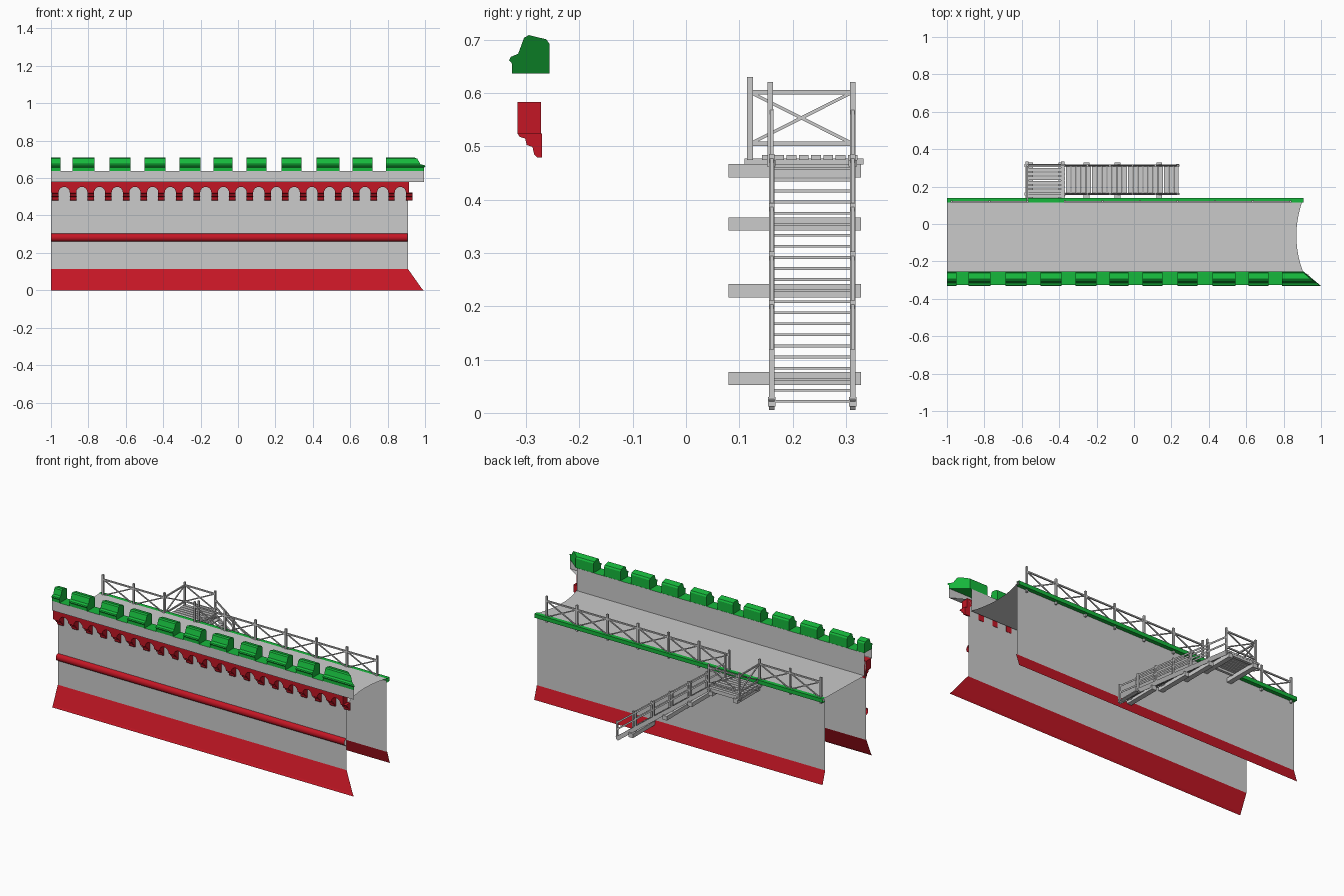
import bpy, bmesh, math
from mathutils import Vector, Matrix

if "Cube" in bpy.data.objects:
    bpy.data.objects.remove(bpy.data.objects["Cube"])


def material(name, rgb):
    m = bpy.data.materials.new(name)
    m.diffuse_color = (*rgb, 1)
    m.use_nodes = True
    m.node_tree.nodes["Principled BSDF"].inputs["Base Color"].default_value = m.diffuse_color
    return m


RED = material("red", (0.55, 0.008, 0.018))
GREEN = material("green", (0.008, 0.48, 0.045))


def finish(name, bm, mat=None, closed=True):
    if closed:
        bmesh.ops.recalc_face_normals(bm, faces=bm.faces)
    me = bpy.data.meshes.new(name)
    bm.to_mesh(me)
    bm.free()
    ob = bpy.data.objects.new(name, me)
    bpy.context.collection.objects.link(ob)
    if mat:
        me.materials.append(mat)
    return ob


def miter(y):
    """Right end of the front wall: flares outward with depth."""
    return 0.908 + max(0, -0.272 - y) * 1.58


def sweep(bm, prof, x0, x1, closed=False):
    """Run a (y, z) profile along x; x1 is a number or function of y."""
    end = x1 if callable(x1) else (lambda y: x1)
    a = [bm.verts.new((x0, y, z)) for y, z in prof]
    b = [bm.verts.new((end(y), y, z)) for y, z in prof]
    n = len(prof)
    for i in range(n if closed else n - 1):
        j = (i + 1) % n
        bm.faces.new((a[i], a[j], b[j], b[i]))
    if closed:
        bm.faces.new(a[::-1])
        bm.faces.new(b)


def shell(name, prof, x1, mat=None):
    bm = bmesh.new()
    sweep(bm, prof, -1, x1)
    return finish(name, bm, mat, False)


def box(bm, x, y, z):
    mid = Vector(((x[0] + x[1]) / 2, (y[0] + y[1]) / 2, (z[0] + z[1]) / 2))
    size = (x[1] - x[0], y[1] - y[0], z[1] - z[0], 1)
    bmesh.ops.create_cube(bm, size=1, matrix=Matrix.Translation(mid) @ Matrix.Diagonal(size))


def beam(bm, p, q, w=0.009, h=None):
    """Square timber between two points."""
    p, q = Vector(p), Vector(q)
    d = q - p
    rot = d.to_track_quat('X', 'Z').to_matrix().to_4x4()
    bmesh.ops.create_cube(bm, size=1, matrix=Matrix.Translation((p + q) / 2) @ rot
                          @ Matrix.Diagonal((d.length, w, h or w, 1)))


def panel(bm, a, b, lo=0.505, hi=0.602):
    """Two rails with a cross brace between two (x, y) posts."""
    beam(bm, (*a, lo), (*b, lo), 0.008)
    beam(bm, (*a, hi), (*b, hi), 0.008)
    beam(bm, (*a, lo), (*b, hi), 0.006)
    beam(bm, (*a, hi), (*b, lo), 0.006)


# Front wall, sloped base and half-round band
shell("front_wall", [(-0.272, 0.112), (-0.272, 0.58)], miter)
shell("front_base", [(-0.325, 0), (-0.318, 0.012), (-0.272, 0.115)], miter, RED)
band = [(-0.272 - 0.019 * math.sin(math.pi * i / 8), 0.282 - 0.021 * math.cos(math.pi * i / 8))
        for i in range(9)]
shell("front_band", band, 0.906, RED).data.shade_smooth()

# Parapet and walkway with a concave right edge
shell("parapet_outside", [(-0.272, 0.58), (-0.327, 0.58), (-0.327, 0.637)], miter)
shell("parapet_inside", [(-0.255, 0.637), (-0.255, 0.502)], 0.9)
ys = [-0.255 + 0.385 * i / 10 for i in range(11)]
shell("walkway", [(y, 0.502 + 0.009 * (y + 0.255) / 0.385) for y in ys],
      lambda y: 0.868 + 0.035 * ((y + 0.0625) / 0.1925) ** 2)

# Back wall, base and edge trim
shell("back_wall", [(0.115, 0.5), (0.115, 0.075)], 0.9)
shell("back_base", [(0.115, 0.078), (0.14, 0)], 0.905, RED)
shell("back_trim", [(0.115, 0.513), (0.139, 0.513), (0.139, 0.49), (0.115, 0.49)], 0.905, GREEN)

# Merlons and sills between them
shell("parapet_sill", [(-0.327, 0.637), (-0.255, 0.637)], miter, GREEN)
merlon = [(-0.327, 0.637), (-0.327, 0.656), (-0.332, 0.662), (-0.329, 0.668), (-0.315, 0.674),
          (-0.309, 0.69), (-0.304, 0.704), (-0.295, 0.709), (-0.262, 0.701), (-0.256, 0.692),
          (-0.256, 0.637)]
spans = [(-1, -0.95), (-0.885, -0.767), (-0.687, -0.575), (-0.5, -0.388), (-0.313, -0.2),
         (-0.13, -0.03), (0.045, 0.152), (0.233, 0.34), (0.42, 0.543), (0.612, 0.72), (0.79, miter)]
bm = bmesh.new()
for x0, x1 in spans:
    sweep(bm, merlon, x0, x1, True)
finish("merlons", bm, GREEN)

# Arcade under the parapet, carried by stepped corbels
STEP, GAP = 0.0946, 0.03
bm = bmesh.new()
for i in range(20):
    c = 0.868 - STEP * i
    arc = [(c - GAP * math.cos(math.pi * k / 8), 0.523 + GAP * math.sin(math.pi * k / 8))
           for k in range(9)]
    l, r = c - STEP / 2, c + STEP / 2
    pts = [(l, 0.583), (l, 0.523)] + arc + [(r, 0.523), (r, 0.583)]
    front = bm.faces.new([bm.verts.new((x, -0.316, z)) for x, z in pts])
    new = bmesh.ops.extrude_face_region(bm, geom=[front])["geom"]
    bmesh.ops.translate(bm, vec=(0, 0.044, 0), verts=[v for v in new if isinstance(v, bmesh.types.BMVert)])
box(bm, (-1, 0.868 - STEP * 19.5), (-0.316, -0.272), (0.523, 0.583))
finish("arcade", bm, RED)
corbel = [(-0.27, 0.524), (-0.316, 0.524), (-0.312, 0.518), (-0.302, 0.515), (-0.299, 0.503),
          (-0.288, 0.499), (-0.285, 0.485), (-0.279, 0.479), (-0.27, 0.479)]
bm = bmesh.new()
for i in range(21):
    c = 0.868 + STEP / 2 - STEP * i
    sweep(bm, corbel, c - 0.0173, c + 0.0173, True)
finish("corbels", bm, RED)

# Walkway railing, open where the landing joins
bm = bmesh.new()
left = [-0.975, -0.773, -0.57]
right = [-0.37 + 0.201 * i for i in range(7)]
for run in (left, right):
    for x in run:
        beam(bm, (x, 0.12, 0.475), (x, 0.12, 0.63), 0.011)
    for a, b in zip(run, run[1:]):
        panel(bm, (a, 0.12), (b, 0.12))
finish("walkway_railing", bm)

# Landing: planks, cross beams and railing
bm = bmesh.new()
for i in range(8):
    y = 0.143 + 0.023 * i
    box(bm, (-0.575 + 0.004 * (i % 2), -0.368), (y, y + 0.018), (0.475, 0.484))
for x in (-0.572, -0.38):
    box(bm, (x - 0.009, x + 0.009), (0.11, 0.333), (0.466, 0.477))
for y in (0.16, 0.313):
    box(bm, (-0.585, -0.365), (y - 0.008, y + 0.008), (0.462, 0.475))
finish("landing", bm)
bm = bmesh.new()
for x, y in ((-0.57, 0.313), (-0.37, 0.313), (-0.37, 0.158)):
    beam(bm, (x, y, 0.462), (x, y, 0.621), 0.01)
panel(bm, (-0.57, 0.12), (-0.57, 0.313))
panel(bm, (-0.57, 0.313), (-0.37, 0.313))
finish("landing_railing", bm)

# Support beams let into the back wall
bm = bmesh.new()
for x, z in ((-0.555, 0.467), (-0.39, 0.467), (-0.254, 0.367), (-0.088, 0.242), (0.136, 0.077)):
    box(bm, (x - 0.015, x + 0.015), (0.08, 0.328), (z - 0.025, z))
finish("support_beams", bm)

# Staircase: stringers, treads and rails on both sides
XT, ZT, XB, ZB = -0.37, 0.472, 0.235, 0.015


def slope(t, dz=0):
    return XT + (XB - XT) * t, ZT + (ZB - ZT) * t + dz


bm = bmesh.new()
rails = bmesh.new()
for y in (0.161, 0.313):
    (xa, za), (xb, zb) = slope(0), slope(1)
    beam(bm, (xa, y, za), (xb, y, zb), 0.01, 0.024)
    for dz in (0.055, 0.095):
        beam(rails, (xa, y, za + dz), (xb, y, zb + dz), 0.006, 0.009)
    for i in range(1, 6):
        x, z = slope(i / 5)
        beam(rails, (x, y, max(z - 0.015, 0.012)), (x, y, z + 0.105), 0.01)
for i in range(22):
    x, z = slope((i + 0.7) / 22)
    box(bm, (x - 0.012, x + 0.012), (0.165, 0.31), (z - 0.002, z + 0.003))
# foot of the staircase rests on the ground line
for y in (0.161, 0.313):
    box(bm, (XB - 0.01, XB + 0.005), (y - 0.007, y + 0.007), (0.012, 0.03))
finish("staircase", bm)
finish("stair_railing", rails)
